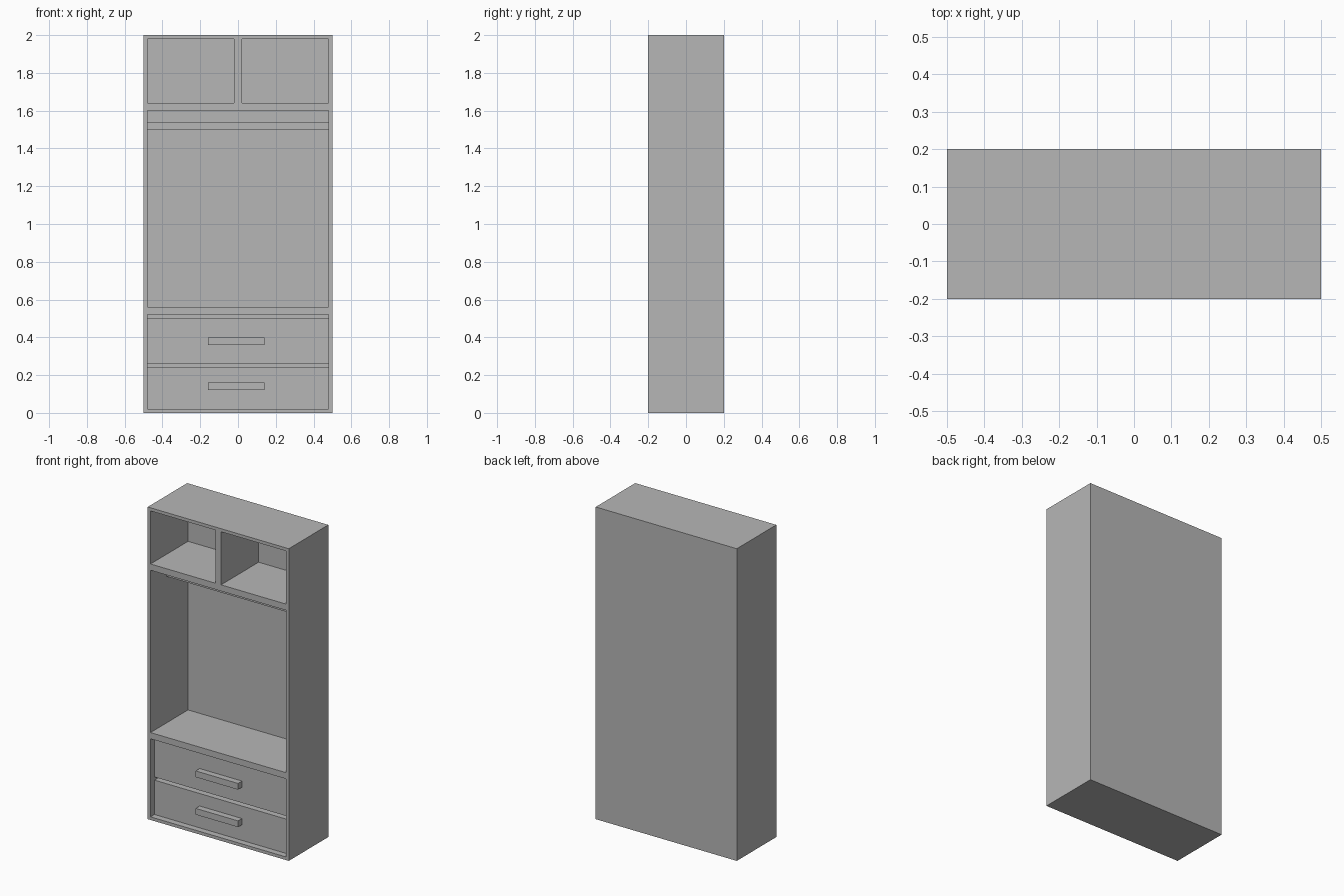
import bpy

cube = bpy.data.objects.get("Cube")
if cube:
    bpy.data.objects.remove(cube, do_unlink=True)

grey = bpy.data.materials.new("plain grey")
grey.use_nodes = True
COLOUR = (0.47, 0.47, 0.47, 1)
grey.diffuse_color = COLOUR
grey.node_tree.nodes["Principled BSDF"].inputs["Base Color"].default_value = COLOUR


def box(name, x, y, z):
    """Box spanning the given (low, high) range on each axis."""
    spans = (x, y, z)
    bpy.ops.mesh.primitive_cube_add(size=1, location=[(a + b) / 2 for a, b in spans])
    obj = bpy.context.object
    obj.name = name
    obj.scale = [b - a for a, b in spans]
    bpy.ops.object.transform_apply(location=False, rotation=False, scale=True)
    obj.data.materials.append(grey)
    return obj


W, D, H, T = 0.5, 0.2, 2.0, 0.02   # half width, half depth, height, board
inner = (-W + T, W - T)
front_to_back = (-D, D - T)

# Carcass
box("left_side", (W - T, W), (-D, D), (0, H))
box("right_side", (-W, -W + T), (-D, D), (0, H))
box("back_panel", inner, (D - T, D), (0, H))
box("bottom_board", inner, front_to_back, (0, T))
box("top_board", inner, front_to_back, (H - T, H))

# Shelves and the divider between the upper compartments
box("lower_shelf", inner, front_to_back, (0.52, 0.56))
box("upper_shelf", inner, front_to_back, (1.60, 1.64))
box("upper_divider", (-T, T), front_to_back, (1.64, H - T))

# Hanging rail
box("hanging_rail", inner, (-0.04, 0.0), (1.50, 1.54))

# Recessed drawers, each with a bar handle
for name, low, high, grip in (("lower", 0.02, 0.24, 0.12), ("upper", 0.26, 0.50, 0.36)):
    box(name + "_drawer", inner, (-0.16, D - T), (low, high))
    box(name + "_drawer_handle", (-0.16, 0.14), (-D, -0.16), (grip, grip + 0.04))
